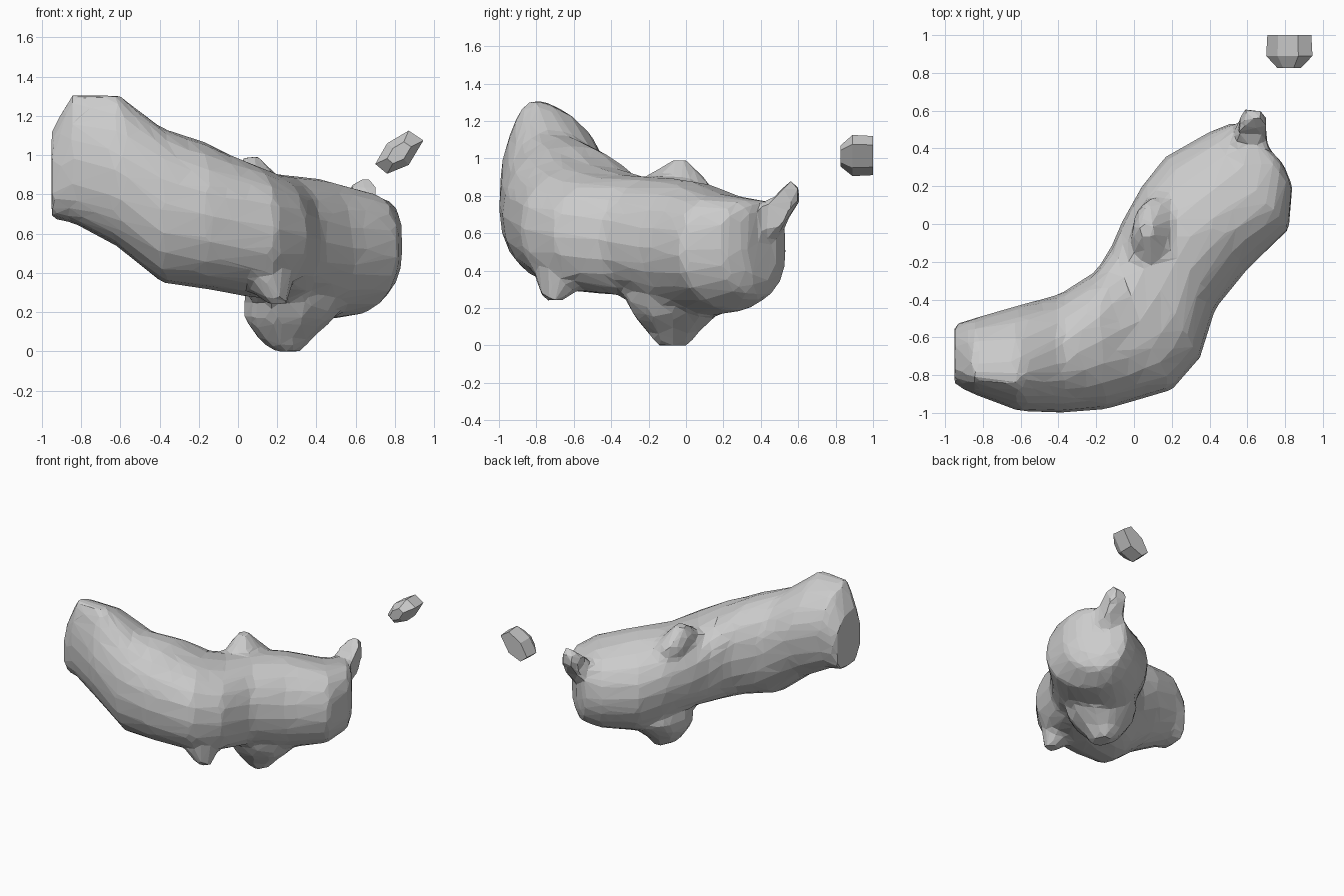
import bpy, bmesh, math
from mathutils import Vector

if "Cube" in bpy.data.objects:
    bpy.data.objects.remove(bpy.data.objects["Cube"])


def spow(v, p):
    return math.copysign(abs(v) ** p, v)


def oval(left, right, low, high, lean, e_top, e_low, lean_low=0.0, n=20):
    """Upright rounded section between two plan points; leans shift top and bottom."""
    a, b = Vector(left), Vector(right)
    mid, half = (a + b) / 2, (b - a) / 2
    ring = []
    for i in range(n):
        t = 2 * math.pi * i / n
        e = e_top if math.sin(t) > 0 else e_low
        u, w = spow(math.cos(t), 2 / e), spow(math.sin(t), 2 / e)
        k = lean if w > 0 else lean_low
        p = mid + half * (u + k * w * w * (1 - abs(u) * 0.6))
        ring.append((p.x, p.y, (low + high) / 2 + w * (high - low) / 2))
    return ring


def flat_ring(x, y, z, rx, ry, n=10):
    return [(x + rx * math.cos(2 * math.pi * i / n),
             y + ry * math.sin(2 * math.pi * i / n), z) for i in range(n)]


def loft(bm, rings):
    part = bmesh.new()
    vs = [[part.verts.new(p) for p in r] for r in rings]
    n = len(vs[0])
    for a, b in zip(vs, vs[1:]):
        for i in range(n):
            j = (i + 1) % n
            part.faces.new((a[i], a[j], b[j], b[i]))
    part.faces.new(vs[0])
    part.faces.new(vs[-1])
    bmesh.ops.recalc_face_normals(part, faces=part.faces)
    tmp = bpy.data.meshes.new("part")
    part.to_mesh(tmp)
    part.free()
    bm.from_mesh(tmp)
    bpy.data.meshes.remove(tmp)


def make(name, bm):
    me = bpy.data.meshes.new(name)
    bm.to_mesh(me)
    bm.free()
    ob = bpy.data.objects.new(name, me)
    bpy.context.collection.objects.link(ob)
    return ob


bm = bmesh.new()

# bent trunk: left edge, right edge, bottom, top, lean, roundness above and below
stations = [
    ((-.95, -.53), (-.95, -.85), .67, 1.12, .4, 2.0, 2.6),
    ((-.85, -.50), (-.85, -.90), .66, 1.31, .5, 1.75, 2.5),
    ((-.61, -.43), (-.61, -.99), .53, 1.31, .4, 1.7, 2.3),
    ((-.39, -.37), (-.39, -1.0), .35, 1.14, .2, 2.1, 2.2),
    ((-.20, -.25), (-.15, -.98), .32, 1.07, 0, 2.2, 2.2),
    ((-.12, -.12), (.20, -.88), .28, .96, 0, 2.3, 2.3),
    ((-.06, .02), (.35, -.71), .27, .91, 0, 2.3, 2.2),
    ((.04, .20), (.43, -.45), .23, .90, 0, 2.1, 2.1),
    ((.17, .36), (.60, -.24), .15, .88, .15, 2.0, 2.0, -.1),
    ((.40, .49), (.82, -.03), .18, .81, .2, 2.3, 2.0, -.15),
    ((.53, .54), (.84, .20), .25, .78, .1, 3.0, 2.1, -.1),
    ((.62, .49), (.79, .32), .34, .75, 0, 3.2, 2.4),
]
loft(bm, [oval(*s) for s in stations])

# foot stub
loft(bm, [flat_ring(.25, -.07, 0, .07, .09), flat_ring(.24, -.07, .07, .14, .14),
          flat_ring(.26, -.06, .16, .23, .23), flat_ring(.28, -.04, .24, .25, .29),
          flat_ring(.28, -.04, .40, .22, .27)])
# lower corner tip
loft(bm, [flat_ring(.20, -.71, .24, .05, .05), flat_ring(.16, -.67, .32, .11, .13),
          flat_ring(.13, -.63, .42, .18, .19), flat_ring(.12, -.62, .60, .2, .2)])
# top knob
loft(bm, [flat_ring(.07, -.03, 1.0, .03, .03), flat_ring(.08, -.05, .93, .09, .12),
          flat_ring(.11, -.08, .85, .13, .23), flat_ring(.16, -.08, .70, .16, .23)])
# tail horn
loft(bm, [[(x, y, z) for x, y, z in r] for r in (
    [(.56, .33, .62), (.72, .33, .62), (.71, .33, .76), (.56, .33, .76)],
    [(.55, .50, .60), (.70, .50, .60), (.70, .44, .76), (.54, .44, .76)],
    [(.57, .61, .76), (.70, .59, .76), (.70, .52, .85), (.56, .52, .84)],
    [(.60, .62, .83), (.69, .60, .83), (.68, .55, .89), (.61, .55, .88)])])

body = make("trunk", bm)
# fuse everything and facet it
m = body.modifiers.new("fuse", "REMESH")
m.mode = "VOXEL"
m.voxel_size = 0.035
d = body.modifiers.new("facet", "DECIMATE")
d.ratio = 0.11

# separate floating chip
chip = bmesh.new()
outline = [(.70, .955), (.76, .905), (.87, .95), (.945, 1.075), (.87, 1.125), (.76, 1.06)]
c = Vector((.82, 1.01))
rings = []
for y, k in ((1.0, .95), (.89, 1.0), (.825, .5)):
    rings.append([(c.x + (x - c.x) * k, y, c.y + (z - c.y) * k) for x, z in outline])
loft(chip, rings)
make("floating_chip", chip)
